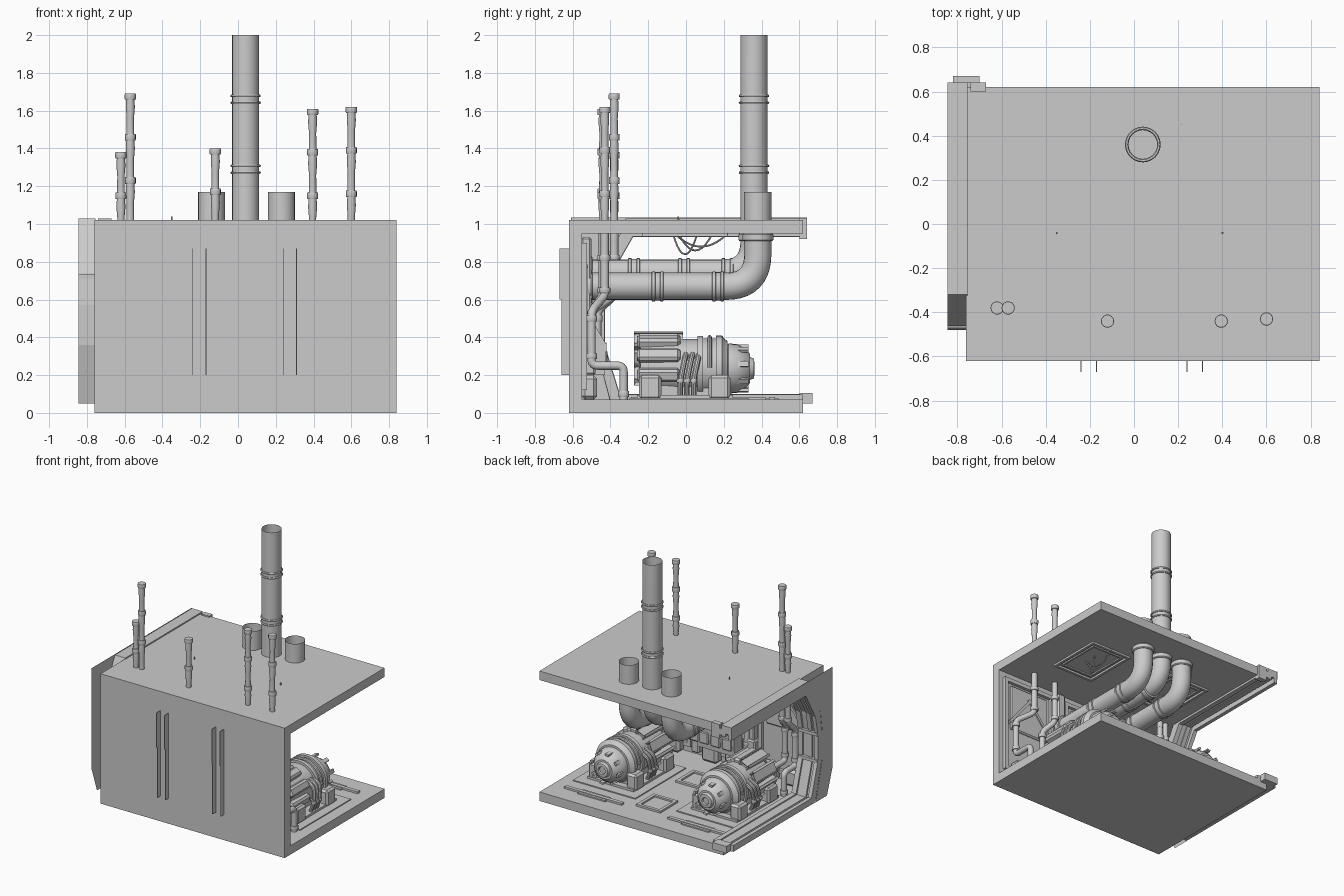
import bpy, bmesh, math
from mathutils import Vector, Matrix, Euler

if "Cube" in bpy.data.objects:
    bpy.data.objects.remove(bpy.data.objects["Cube"])


def finish(name, bm, smooth=False):
    bmesh.ops.recalc_face_normals(bm, faces=bm.faces[:])
    me = bpy.data.meshes.new(name)
    bm.to_mesh(me)
    bm.free()
    ob = bpy.data.objects.new(name, me)
    bpy.context.collection.objects.link(ob)
    if smooth:
        bpy.ops.object.select_all(action='DESELECT')
        ob.select_set(True)
        bpy.context.view_layer.objects.active = ob
        bpy.ops.object.shade_smooth_by_angle(angle=math.radians(35))
    return ob


def box(name, lo, hi, bevel=0.0, rot=None):
    lo, hi = Vector(lo), Vector(hi)
    bm = bmesh.new()
    bmesh.ops.create_cube(bm, size=1)
    m = Euler(rot).to_matrix().to_4x4() if rot else Matrix()
    bm.transform(Matrix.Translation((lo + hi) / 2) @ m @ Matrix.Diagonal((*(hi - lo), 1)))
    if bevel:
        bmesh.ops.bevel(bm, geom=bm.edges[:], offset=bevel, segments=1, affect='EDGES')
    return finish(name, bm)


def prism(name, pts, x0, x1):
    # extrude a (y, z) outline along x
    bm = bmesh.new()
    f = bm.faces.new([bm.verts.new((x0, y, z)) for y, z in pts])
    if x1 != x0:
        r = bmesh.ops.extrude_face_region(bm, geom=[f])
        bmesh.ops.translate(bm, vec=(x1 - x0, 0, 0),
                            verts=[v for v in r['geom'] if isinstance(v, bmesh.types.BMVert)])
    return finish(name, bm)


def lathe(name, origin, axis, prof, seg=32):
    # revolve (distance along axis, radius) pairs
    q = Vector((0, 0, 1)).rotation_difference(Vector(axis)).to_matrix().to_4x4()
    bm = bmesh.new()
    rings = [[bm.verts.new((r * math.cos(2 * math.pi * i / seg), r * math.sin(2 * math.pi * i / seg), t))
              for i in range(seg)] for t, r in prof]
    for a, b in zip(rings, rings[1:]):
        for i in range(seg):
            bm.faces.new((a[i], a[(i + 1) % seg], b[(i + 1) % seg], b[i]))
    bm.faces.new(rings[0])
    bm.faces.new(rings[-1])
    bm.transform(Matrix.Translation(origin) @ q)
    return finish(name, bm, True)


def collar(name, origin, axis, r, w, seg=24):
    h = w / 2
    lathe(name, origin, axis, [(-h, r * .94), (-h * .7, r), (h * .7, r), (h, r * .94)], seg)


def tube(name, pts, r, fillet=0.03, res=6, caps=False, steps=6):
    # round pipe through points with filleted corners
    pts = [Vector(p) for p in pts]
    path = [pts[0]]
    for a, b, c in zip(pts, pts[1:], pts[2:]):
        if fillet:
            p, q = b + (a - b).normalized() * fillet, b + (c - b).normalized() * fillet
            for i in range(steps + 1):
                t = i / steps
                path.append(p * (1 - t) ** 2 + b * 2 * t * (1 - t) + q * t * t)
        else:
            path.append(b)
    path.append(pts[-1])
    cu = bpy.data.curves.new(name, 'CURVE')
    cu.dimensions = '3D'
    cu.bevel_depth, cu.bevel_resolution, cu.use_fill_caps = r, res, caps
    sp = cu.splines.new('POLY')
    sp.points.add(len(path) - 1)
    for s, p in zip(sp.points, path):
        s.co = (*p, 1)
        s.radius = 1
    ob = bpy.data.objects.new(name, cu)
    bpy.context.collection.objects.link(ob)
    bpy.context.view_layer.update()
    me = bpy.data.meshes.new_from_object(ob.evaluated_get(bpy.context.evaluated_depsgraph_get()))
    bpy.data.objects.remove(ob)
    bm = bmesh.new()
    bm.from_mesh(me)
    return finish(name, bm, True)


def frame(name, a0, a1, b0, b1, c0, c1, t, wall=False):
    # rectangular border, flat (x, y) or on the wall (x, z)
    for i, (p, q, r, s) in enumerate([(a0, a1, b0, b0 + t), (a0, a1, b1 - t, b1),
                                      (a0, a0 + t, b0 + t, b1 - t), (a1 - t, a1, b0 + t, b1 - t)]):
        lo, hi = ((p, c0, r), (q, c1, s)) if wall else ((p, r, c0), (q, s, c1))
        box(f"{name}_{i}", lo, hi)


# room shell: wall, floor and ceiling in one C section
prism("room_shell", [(-.62, 0), (.62, 0), (.62, .07), (-.55, .07), (-.55, .95), (.62, .95), (.62, 1.02), (-.62, 1.02)],
      -.76, .84)

# ribbed arch at the left opening
outer = [(.64, 1.03), (-.32, 1.03), (-.46, .74), (-.48, .57), (-.48, .36), (-.40, .05), (.62, .05)]
inner = [(.64, .93), (-.28, .93), (-.40, .72), (-.43, .57), (-.43, .36), (-.35, .10), (.62, .10)]
for i, (x0, x1, t) in enumerate([(-.845, -.815, 1), (-.815, -.79, .6), (-.79, -.755, .85), (-.755, -.71, .7), (-.71, -.67, .95)]):
    o = outer if x0 < -.76 else [(y, min(max(z, .06), 1.0)) for y, z in outer]
    pts = [(a[0] + (b[0] - a[0]) * t, a[1] + (b[1] - a[1]) * t) for a, b in zip(o, inner)]
    prism(f"arch_rib_{i}", o + pts[::-1], x0, x1)
prism("arch_side_plate", [(.64, 1.035), (-.61, 1.035), (-.61, .25), (-.54, .05), (-.40, .05), (-.48, .36), (-.48, .57),
                          (-.46, .74), (-.32, .97), (.64, .97)], -.847, -.847)
box("arch_floor_end", (-.82, .60, .05), (-.70, .67, .105))
box("arch_ceiling_end", (-.74, .60, .92), (-.67, .64, 1.03))
for z in (.36, .57, .72):
    box("arch_clamp", (-.845, -.47, z - .012), (-.68, -.42, z + .012))

# thin panel edges showing through the outer wall
for x in (-.24, -.17, .24, .31):
    box("wall_slot_upper", (x - .002, -.67, .6), (x + .002, -.615, .87))
    box("wall_slot_lower", (x - .002, -.66, .2), (x + .002, -.615, .6))

# inside wall panelling
for x in (-.24, .24):
    box("wall_pillar", (x, -.555, .1), (x + .07, -.50, .93), .01)
    box("pillar_block", (x - .02, -.555, .2), (x + .09, -.48, .34), .01)
for a, b in ((-.68, -.26), (-.15, .22), (.33, .80)):
    frame("wall_frame", a, b, .12, .9, -.555, -.525, .03, True)
    box("wall_panel", (a + .06, -.555, .48), (b - .06, -.53, .85), .01)
    c = (a + b) / 2
    for s in (-1, 1):
        box("wall_brace", (c + s * .09 - .16, -.555, .645), (c + s * .09 + .16, -.52, .665), 0, (0, s * .9, 0))
        box("wall_skirt", (c + s * .1 - .07, -.555, .07), (c + s * .1 + .07, -.47, .2), .02)

# control console in the centre bay
prism("console", [(-.55, .2), (-.43, .2), (-.42, .36), (-.48, .46), (-.55, .46)], -.12, .20)
for i in range(3):
    box("console_panel", (-.10 + i * .1, -.47, .24), (-.02 + i * .1, -.415, .33), .006)

# three large exhaust pipes with bends
for name, x, y, z, top in (("chimney", .04, .36, .74, 2.0), ("left_exhaust", -.14, .38, .67, 1.17), ("right_exhaust", .23, .38, .67, 1.17)):
    tube(name, [(x, -.54, z), (x, y, z), (x, y, top)], .072, .17, 8, False, 10)
    collar(name + "_wall_flange", (x, -.52, z), (0, 1, 0), .09, .05)
    for cy in ((-.275, -.01, .22) if top > 1.5 else (-.15, .17)):
        for d in (-.022, .022):
            collar(name + "_clamp", (x, cy + d, z), (0, 1, 0), .079, .02)
        collar(name + "_sleeve", (x, cy, z), (0, 1, 0), .075, .06)
    collar(name + "_ceiling_flange", (x, y, .93), (0, 0, 1), .082, .04)
for z in (1.29, 1.66):
    for d in (-.018, .018):
        r = .079
        # open rings so the chimney stays hollow
        tube("chimney_ring", [(.04 + .073 * math.cos(a * math.pi / 12), .36 + .073 * math.sin(a * math.pi / 12), z + d)
                              for a in range(25)], .008, 0, 1)

# thin jointed service pipes through the roof
for x, y, top, jog, yb in ((-.62, -.38, 1.38, 0, -.47), (-.57, -.38, 1.69, .06, -.5), (-.12, -.44, 1.40, -.06, -.5),
                           (.395, -.44, 1.61, .07, -.5), (.60, -.43, 1.62, .12, -.5)):
    prof = [(.9, .022)]
    z = top - .23
    cuts = []
    while z > .95:
        cuts.insert(0, z)
        z -= .23
    for c in cuts + [top - .01]:
        prof += [(c - .12, .019), (c - .06, .024), (c - .015, .021)]
    prof += [(top - .005, .021)]
    prof = [p for i, p in enumerate(prof) if i == 0 or p[0] > .9]
    lathe("service_pipe_stack", (x, y, 0), (0, 0, 1), prof, 14)
    for c in cuts:
        collar("service_pipe_joint", (x, y, c), (0, 0, 1), .029, .035, 14)
    collar("service_pipe_cap", (x, y, top - .016), (0, 0, 1), .03, .032, 14)
    tube("service_pipe_lower", [(x, y, .95), (x, y, .62), (x + jog, yb, .54), (x + jog, yb, .25),
                                (x + jog, -.33, .25), (x + jog, -.33, .07)], .022, .035, 4, True)
    for p in ((x, y, .82), (x, y, .65), (x + jog, yb, .50), (x + jog, yb, .30), (x + jog, -.33, .1)):
        collar("service_pipe_joint", p, (0, 0, 1), .03, .03, 14)

# two generators on the floor
for cx in (-.42, .48):
    lathe("generator_drum", (cx, 0, .24), (0, 1, 0), [(-.25, .10), (-.24, .14), (-.03, .15), (.06, .15), (.06, .168), (.09, .168),
          (.09, .155), (.16, .155), (.16, .17), (.19, .17), (.2, .155), (.22, .14)], 32)
    lathe("generator_nose", (cx, 0, .235), (0, 1, 0), [(.21, .115), (.225, .132), (.27, .13), (.32, .098), (.34, .075),
          (.34, .06), (.36, .052), (.362, .03), (.35, .025)], 24)
    for i in range(8):
        a = i * math.pi / 4 + .2
        c = Vector((cx + .118 * math.cos(a), .292, .235 + .118 * math.sin(a)))
        box("nose_rib", c - Vector((.008, .04, .014)), c + Vector((.008, .04, .014)), 0, (0, -a, 0))
    for deg in (-15, 25, 65, 90, 115, 155, 195):
        a = math.radians(deg)
        c = Vector((cx + .15 * math.cos(a), -.145, .24 + .15 * math.sin(a)))
        box("casing_fin", c - Vector((.03, .115, .035)), c + Vector((.03, .115, .035)), .014, (0, -a, 0))
    box("generator_bed", (cx - .2, -.26, .065), (cx + .2, .25, .095))
    box("generator_saddle", (cx - .11, -.22, .09), (cx + .11, .2, .16))
    for s in (-1, 1):
        for y0, y1, h in ((-.25, -.13, .2), (.12, .235, .2)):
            box("generator_foot", (cx + s * .165 - .045, y0, .07), (cx + s * .165 + .045, y1, h), .015)
        for k in range(3):
            y = -.03 + k * .035
            tube("generator_hose", [(cx + s * .12, y + .03, .31), (cx + s * .19, y + .02, .27),
                                    (cx + s * .2, y, .17), (cx + s * .17, y, .08)], .015, .03, 3, True, 4)
            collar("hose_band", (cx + s * .2, y, .17), (0, 0, 1), .019, .02, 12)
    tube("generator_strap", [(cx + .16 * math.cos(a * math.pi / 12), .125, .24 + .16 * math.sin(a * math.pi / 12))
                             for a in range(13)], .012, 0, 2)
    # floor plates in front of the generators
    box("floor_plate", (cx - .27, -.3, .065), (cx + .27, .33, .078))
    box("floor_strip", (cx - .25, .44, .065), (cx + .25, .47, .085))
    box("floor_strip_tab", (cx - .12, .42, .065), (cx + .12, .49, .08))

# floor hatches
for y in (-.18, .31):
    frame("floor_hatch_rim", -.07, .14, y - .11, y + .11, .065, .085, .025)
    box("floor_hatch", (-.04, y - .08, .06), (.11, y + .08, .076))

# ceiling panels with hanging cables
for cx in (-.35, .40):
    frame("ceiling_frame", cx - .18, cx + .18, -.23, .22, .935, .955, .02)
    frame("ceiling_inner_frame", cx - .14, cx + .14, -.19, .18, .94, .955, .015)
    for k, (y0, y1, sag) in enumerate(((-.07, .06, .11), (-.06, .22, .07), (-.04, .14, .09))):
        tube("hanging_cable", [(cx + (k - 1) * .03 + .06 * t / 10 * (1 - k), y0 + (y1 - y0) * t / 10,
                                .95 - sag * 4 * t / 10 * (1 - t / 10)) for t in range(11)], .005, 0, 2)
    lathe("cable_anchor", (cx, -.04, .94), (0, 0, 1), [(0, .006), (.1, .004)], 8)
